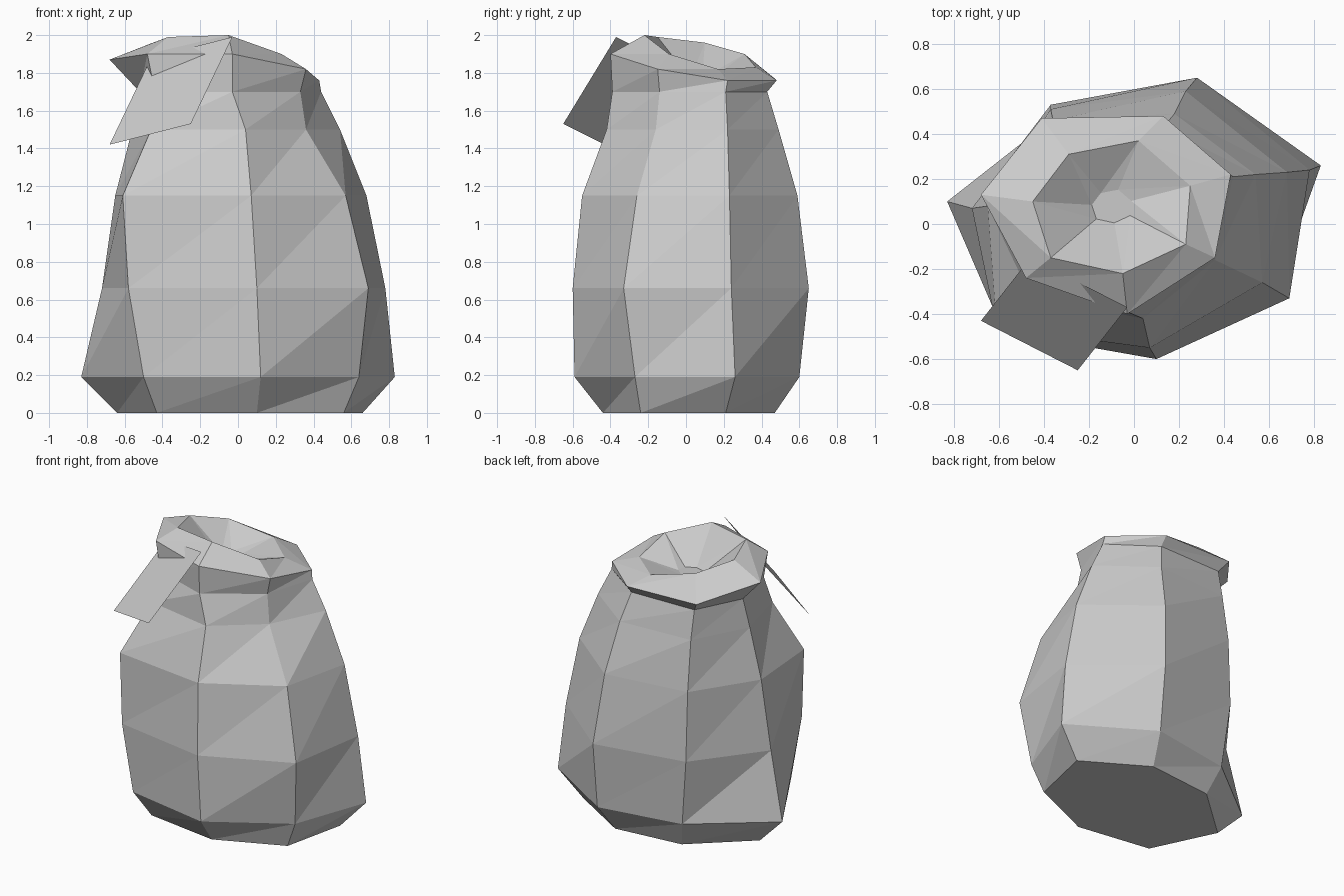
import bpy
import bmesh
from mathutils import Vector

if "Cube" in bpy.data.objects:
    bpy.data.objects.remove(bpy.data.objects["Cube"])

mat = bpy.data.materials.new("plain grey cloth")
mat.diffuse_color = (0.6, 0.6, 0.6, 1)
mat.use_nodes = True
mat.node_tree.nodes["Principled BSDF"].inputs["Base Color"].default_value = mat.diffuse_color


def make_object(name, bm):
    mesh = bpy.data.meshes.new(name)
    bm.to_mesh(mesh)
    bm.free()
    mesh.materials.append(mat)
    obj = bpy.data.objects.new(name, mesh)
    bpy.context.collection.objects.link(obj)
    return obj


# Sack body: seven-sided cross-sections, counterclockwise from the front corner
body = [
    (0.00, [(.10, -.44), (.56, -.24), (.66, .21), (.23, .47), (-.26, .42), (-.64, .08), (-.43, -.36)]),
    (0.19, [(.12, -.59), (.64, -.27), (.83, .26), (.28, .60), (-.32, .50), (-.83, .10), (-.50, -.47)]),
    (0.66, [(.10, -.60), (.69, -.33), (.78, .24), (.28, .65), (-.37, .53), (-.72, .07), (-.58, -.48)]),
    (1.15, [(.07, -.55), (.57, -.26), (.68, .23), (.23, .59), (-.37, .51), (-.65, .08), (-.61, -.46)]),
    (1.50, [(.04, -.42), (.36, -.16), (.54, .22), (.18, .49), (-.36, .46), (-.56, .08), (-.46, -.32)]),
    (1.70, [(-.03, -.39), (.33, -.14), (.44, .21), (.13, .43), (-.36, .42), (-.52, .10), (-.44, -.25)]),
]
rings = [[Vector((x, y, z)) for x, y in ring] for z, ring in body]

# Folded rim: slanted outer lip, then the edge of the opening
rings.append([Vector(p) for p in (
    (-.03, -.40, 1.90), (.36, -.15, 1.82), (.43, .22, 1.76), (.13, .48, 1.76),
    (-.41, .47, 1.77), (-.68, .13, 1.87), (-.48, -.24, 1.90))])
opening = [Vector(p) for p in (
    (-.05, -.22, 2.0), (.23, -.09, 1.90), (.25, .17, 1.82), (.02, .37, 1.83),
    (-.29, .31, 1.90), (-.45, .10, 1.96), (-.37, -.15, 1.99))]
rings.append(opening)

# Sunken, gathered centre of the opening
centre = Vector((-.10, .08, 1.77))
rings.append([centre + Vector(((p.x + .10) * .25, (p.y - .08) * .25, 0)) for p in opening])

bm = bmesh.new()
loops = [[bm.verts.new(p) for p in ring] for ring in rings]
for low, high in zip(loops, loops[1:]):
    for i in range(7):
        j = (i + 1) % 7
        bm.faces.new((low[i], low[j], high[j]))
        bm.faces.new((low[i], high[j], high[i]))
bm.faces.new(loops[0][::-1])
bm.faces.new(loops[-1])
make_object("sack", bm)

# Flat tag hanging over the front left of the rim
bm = bmesh.new()
bm.faces.new([bm.verts.new(p) for p in (
    (-.68, -.43, 1.42), (-.25, -.65, 1.53), (-.03, -.37, 1.99), (-.46, -.15, 1.88))])
make_object("tag", bm)
